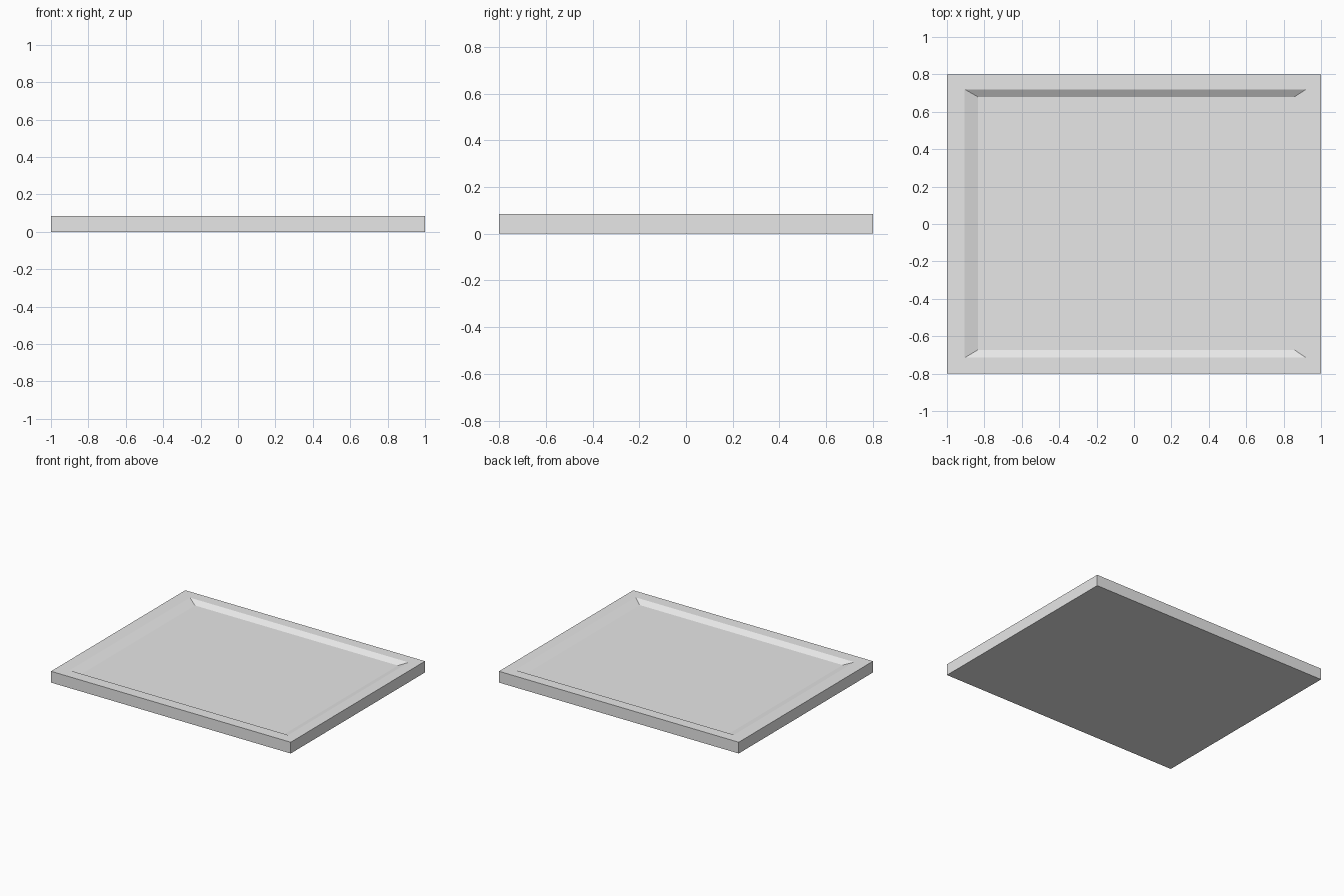
import bpy
import bmesh

cube = bpy.data.objects.get("Cube")
if cube:
    bpy.data.objects.remove(cube, do_unlink=True)

HEIGHT = 0.085
FLOOR = 0.06

# Plain grey material
grey = bpy.data.materials.new("light_grey")
grey.use_nodes = True
colour = (0.8, 0.8, 0.8, 1)
grey.diffuse_color = colour
grey.node_tree.nodes["Principled BSDF"].inputs["Base Color"].default_value = colour

bm = bmesh.new()


def ring(x0, x1, y0, y1, z):
    """Rectangular loop of four vertices, counter-clockwise from above."""
    return [bm.verts.new((x, y, z)) for x, y in ((x0, y0), (x1, y0), (x1, y1), (x0, y1))]


# Slab outline, rim and sunken floor, from the bottom up and inwards
rings = [
    ring(-1, 1, -0.8, 0.8, 0),
    ring(-1, 1, -0.8, 0.8, HEIGHT),
    ring(-0.905, 0.92, -0.715, 0.72, HEIGHT),
    ring(-0.835, 0.858, -0.673, 0.68, FLOOR),
]
bm.faces.new(reversed(rings[0]))
for low, high in zip(rings, rings[1:]):
    for i in range(4):
        j = (i + 1) % 4
        bm.faces.new((low[i], low[j], high[j], high[i]))
bm.faces.new(rings[-1])

# Shading: the rim rolls softly into the two short sides, all else is crisp
for face in bm.faces:
    face.smooth = True
for edge in bm.edges:
    a, b = (v.co for v in edge.verts)
    short_top = a.z == b.z == HEIGHT and abs(a.x) == 1 and a.x == b.x
    rim_corner = a.z == b.z == HEIGHT and a.x != b.x and a.y != b.y
    edge.smooth = short_top or rim_corner

mesh = bpy.data.meshes.new("tray")
bm.to_mesh(mesh)
bm.free()
mesh.materials.append(grey)
tray = bpy.data.objects.new("tray", mesh)
bpy.context.collection.objects.link(tray)
